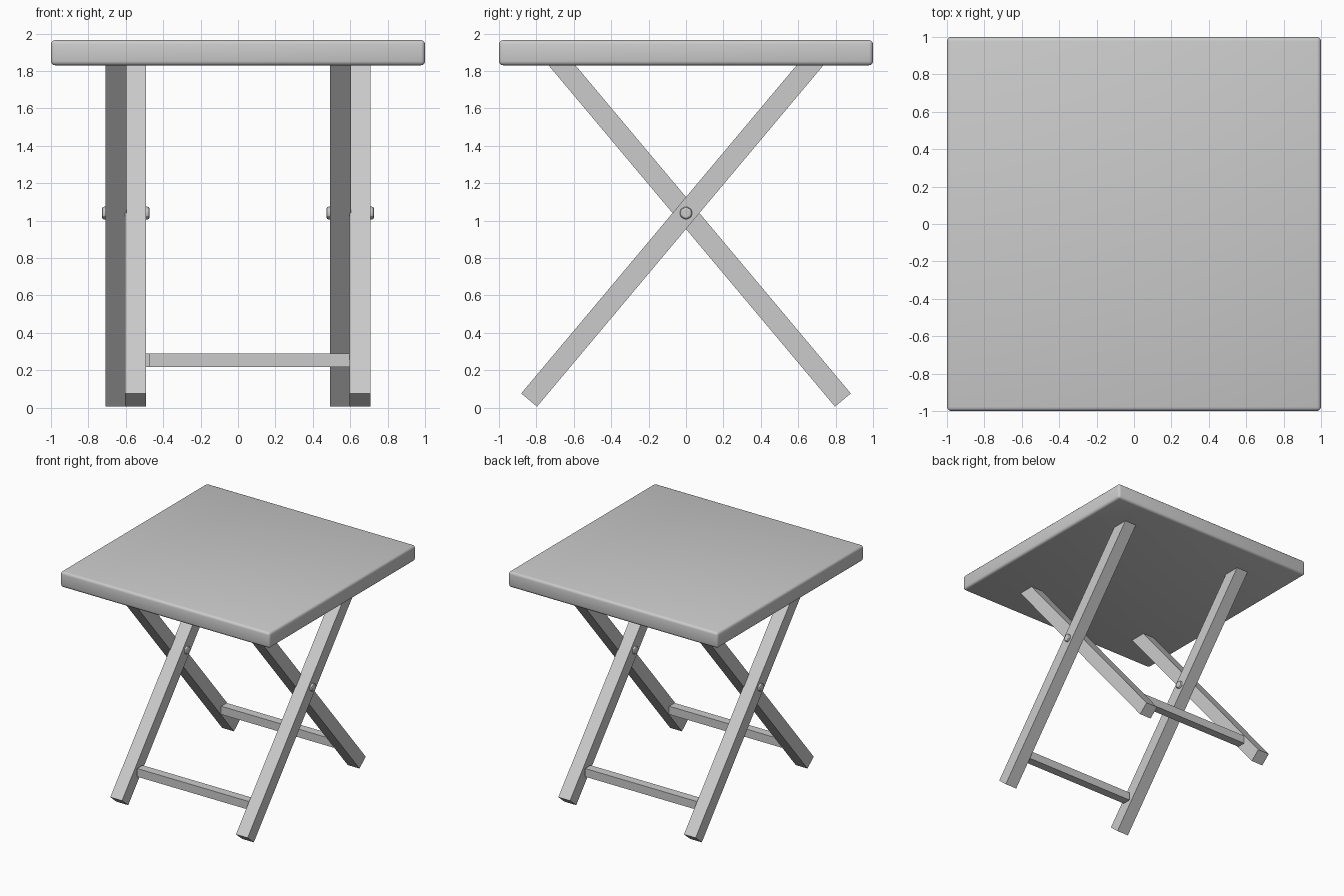
import bpy, math
from mathutils import Matrix

if "Cube" in bpy.data.objects:
    bpy.data.objects.remove(bpy.data.objects["Cube"])

PIVOT_Z = 1.04
ANGLE = math.radians(50)


def box(name, lo, hi):
    size = [b - a for a, b in zip(lo, hi)]
    centre = [(a + b) / 2 for a, b in zip(lo, hi)]
    bpy.ops.mesh.primitive_cube_add(size=1)
    ob = bpy.context.object
    ob.name = name
    ob.data.transform(Matrix.Translation(centre) @ Matrix.Diagonal((*size, 1)))
    return ob


def bevel(ob, width, segments):
    mod = ob.modifiers.new("Bevel", "BEVEL")
    mod.width = width
    mod.segments = segments
    mod.limit_method = "ANGLE"


# Table top with rounded edges
top = box("table_top", (-1, -1, 1.83), (1, 1, 1.965))
bevel(top, 0.022, 3)
bpy.ops.object.shade_smooth()

# Two identical frames, the back one turned half a circle about z
for side, turn in (("front", 0), ("back", math.pi)):
    rot = Matrix.Rotation(turn, 4, "Z")

    # Slanted legs, the upper end sunk into the top
    for label, x in (("inner", -0.547), ("outer", 0.653)):
        leg = box(f"{side}_{label}_leg", (x - 0.056, -1.305, -0.055), (x + 0.056, 1.1, 0.055))
        leg.data.transform(rot @ Matrix.Translation((0, 0, PIVOT_Z)) @ Matrix.Rotation(ANGLE, 4, "X"))

    # Cross rung
    rung = box(f"{side}_rung", (-0.475, -0.698, 0.217), (0.625, -0.624, 0.288))
    rung.data.transform(rot)

    # Hexagonal pivot bolt through a pair of crossing legs
    bpy.ops.mesh.primitive_cylinder_add(vertices=6, radius=0.037, depth=0.256)
    bolt = bpy.context.object
    bolt.name = f"{side}_pivot_bolt"
    bolt.data.transform(rot @ Matrix.Translation((0.6, 0, PIVOT_Z)) @ Matrix.Rotation(math.pi / 2, 4, "Y")
                        @ Matrix.Rotation(math.pi / 2, 4, "Z"))
    # keep a hexagon corner pointing up
    top_z = max(v.co.z for v in bolt.data.vertices)
    if top_z < PIVOT_Z + 0.036:
        c = Matrix.Translation((0, 0, PIVOT_Z))
        bolt.data.transform(c @ Matrix.Rotation(math.pi / 6, 4, "X") @ c.inverted())
    bevel(bolt, 0.012, 2)
